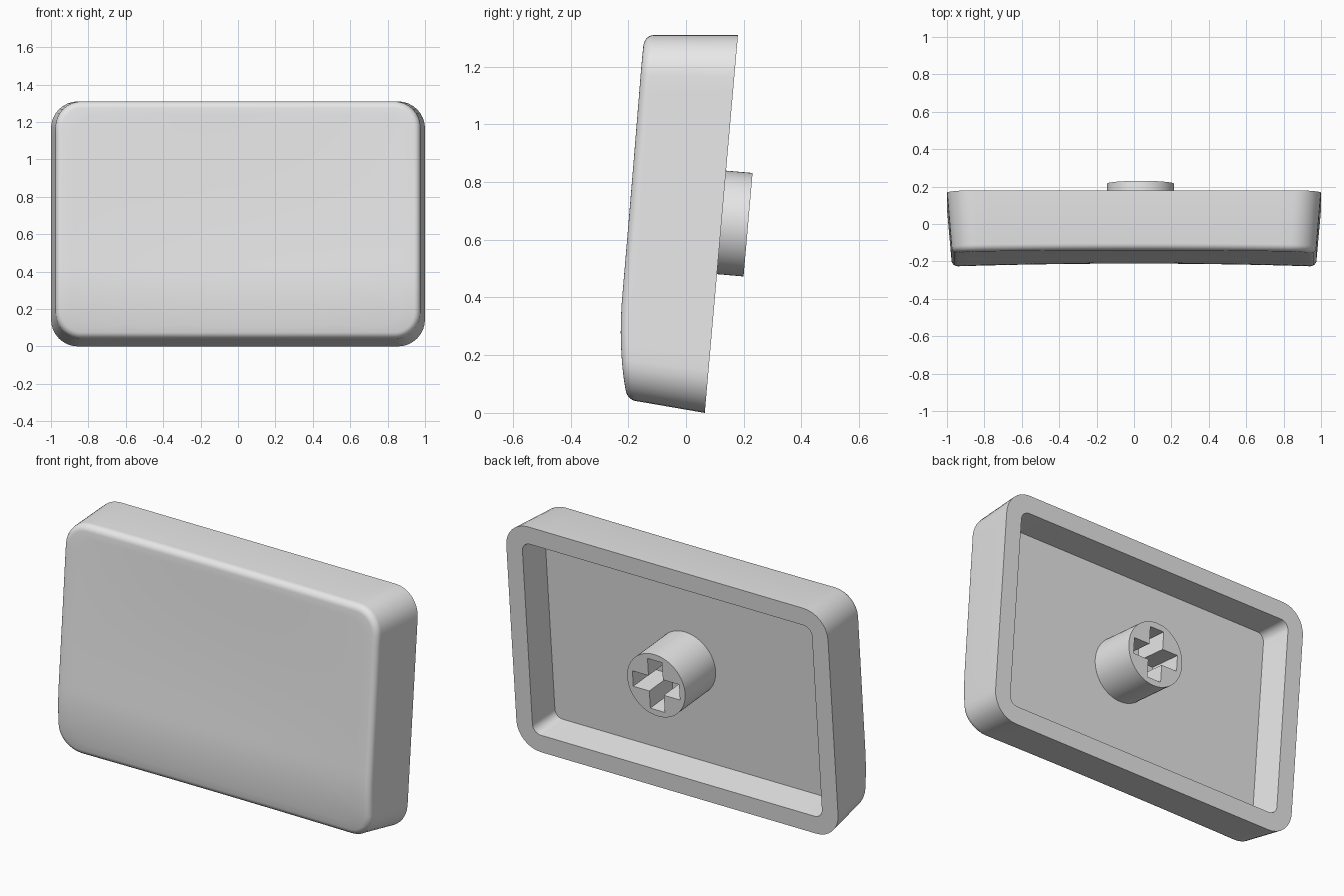
import bpy, bmesh, math
from mathutils import Matrix, Vector

if "Cube" in bpy.data.objects:
    bpy.data.objects.remove(bpy.data.objects["Cube"])

plastic = bpy.data.materials.new("light_grey_plastic")
plastic.diffuse_color = (0.8, 0.8, 0.8, 1)
plastic.use_nodes = True
plastic.node_tree.nodes["Principled BSDF"].inputs["Base Color"].default_value = plastic.diffuse_color
TILT = math.radians(5)


def rounded_rect(hx, z0, z1, r, arc=8, side=20):
    """Points (x, z) around a rounded rectangle with subdivided sides."""
    corners = [(hx - r, z1 - r), (-hx + r, z1 - r), (-hx + r, z0 + r), (hx - r, z0 + r)]
    pts = []
    for i, (cx, cz) in enumerate(corners):
        for k in range(arc + 1):
            a = math.pi / 2 * (i + k / arc)
            pts.append((cx + r * math.cos(a), cz + r * math.sin(a)))
        a = math.pi / 2 * (i + 1)
        nx, nz = corners[(i + 1) % 4]
        start = Vector(pts[-1])
        end = Vector((nx + r * math.cos(a), nz + r * math.sin(a)))
        pts += [tuple(start.lerp(end, k / side)) for k in range(1, side)]
    return pts


def back_y(z):
    return 0.065 + 0.0878 * z


def front_y(x, z):
    """Tilted face, curled back at the bottom and dished in the middle."""
    y = -0.257 + 0.084 * z + 0.375 * max(0, 0.4 - z) ** 2
    dish = 0.008 + 0.014 * math.sin(math.pi * min(max(z / 1.31, 0), 1))
    return y + dish * max(0, 1 - x * x)


def finish(obj):
    obj.data.materials.clear()
    obj.data.materials.append(plastic)
    bpy.ops.object.select_all(action='DESELECT')
    obj.select_set(True)
    bpy.context.view_layer.objects.active = obj
    bpy.ops.object.shade_smooth_by_angle(angle=math.radians(30))


def make_object(name, bm):
    bmesh.ops.recalc_face_normals(bm, faces=bm.faces)
    mesh = bpy.data.meshes.new(name)
    bm.to_mesh(mesh)
    bm.free()
    obj = bpy.data.objects.new(name, mesh)
    bpy.context.collection.objects.link(obj)
    return obj


# Key cap shell: rings from the cavity floor, over the rim, to the front centre
rings = []
floor = rounded_rect(0.885, 0.125, 1.21, 0.045)
rings.append([(x, back_y(z) - 0.18, z) for x, z in floor])
for hx, z0, z1, r in [(0.9, 0.1, 1.21, 0.05), (1.0, 0.0, 1.31, 0.145)]:
    rings.append([(x, back_y(z), z) for x, z in rounded_rect(hx, z0, z1, r)])
FILLET = 0.035
for k in range(7):
    a = math.pi / 2 * k / 6
    inset = FILLET * (1 - math.cos(a))
    outline = rounded_rect(0.976 - inset, 0.04 + inset, 1.31 - inset, 0.14 - inset)
    rings.append([(x, front_y(x, z) + FILLET * (1 - math.sin(a)), z) for x, z in outline])
face_edge, mid_z = outline, 0.675
for k in range(1, 16):
    s = 1 - k / 16
    ring = [(x * s, mid_z + (z - mid_z) * s) for x, z in face_edge]
    rings.append([(x, front_y(x, z), z) for x, z in ring])

bm = bmesh.new()
loops = [[bm.verts.new(p) for p in ring] for ring in rings]
n = len(loops[0])
for a, b in zip(loops, loops[1:]):
    for i in range(n):
        j = (i + 1) % n
        bm.faces.new((a[i], a[j], b[j], b[i]))
bm.faces.new(loops[0])
centre = bm.verts.new((0, front_y(0, mid_z), mid_z))
for i in range(n):
    bm.faces.new((loops[-1][i], loops[-1][(i + 1) % n], centre))
finish(make_object("key_cap_shell", bm))

# Mounting stem: round post square to the tilted rim
tip = Vector((0.035, 0.215, 0.652))
frame = Matrix.Translation(tip) @ Matrix.Rotation(-math.pi / 2 - TILT, 4, 'X')
LENGTH = 0.28
bm = bmesh.new()
bmesh.ops.create_cone(bm, cap_ends=True, segments=64, radius1=0.18, radius2=0.18, depth=LENGTH,
                      matrix=frame @ Matrix.Translation((0, 0, -LENGTH / 2)))
stem = make_object("mounting_stem", bm)

# Cross-shaped socket cut into the stem
L, W, DEPTH = 0.145, 0.045, 0.2
quarter = [(L, -W), (L, W), (W, W)]
cross = []
for q in range(4):
    turn = Matrix.Rotation(q * math.pi / 2, 2)
    cross += [turn @ Vector(p) for p in quarter]
bm = bmesh.new()
base = bm.faces.new([bm.verts.new(frame @ Vector((p.x, p.y, -DEPTH))) for p in cross])
axis = frame.to_3x3() @ Vector((0, 0, 1))
top = bmesh.ops.extrude_face_region(bm, geom=[base], use_keep_orig=True)["geom"]
bmesh.ops.translate(bm, vec=axis * (DEPTH + 0.05),
                    verts=[g for g in top if isinstance(g, bmesh.types.BMVert)])
cutter = make_object("socket_cutter", bm)
cutter.hide_render = True
cut = stem.modifiers.new("socket", 'BOOLEAN')
cut.operation, cut.solver, cut.object = 'DIFFERENCE', 'EXACT', cutter
bpy.context.view_layer.objects.active = stem
bpy.ops.object.modifier_apply(modifier=cut.name)
bpy.data.objects.remove(cutter)
finish(stem)
